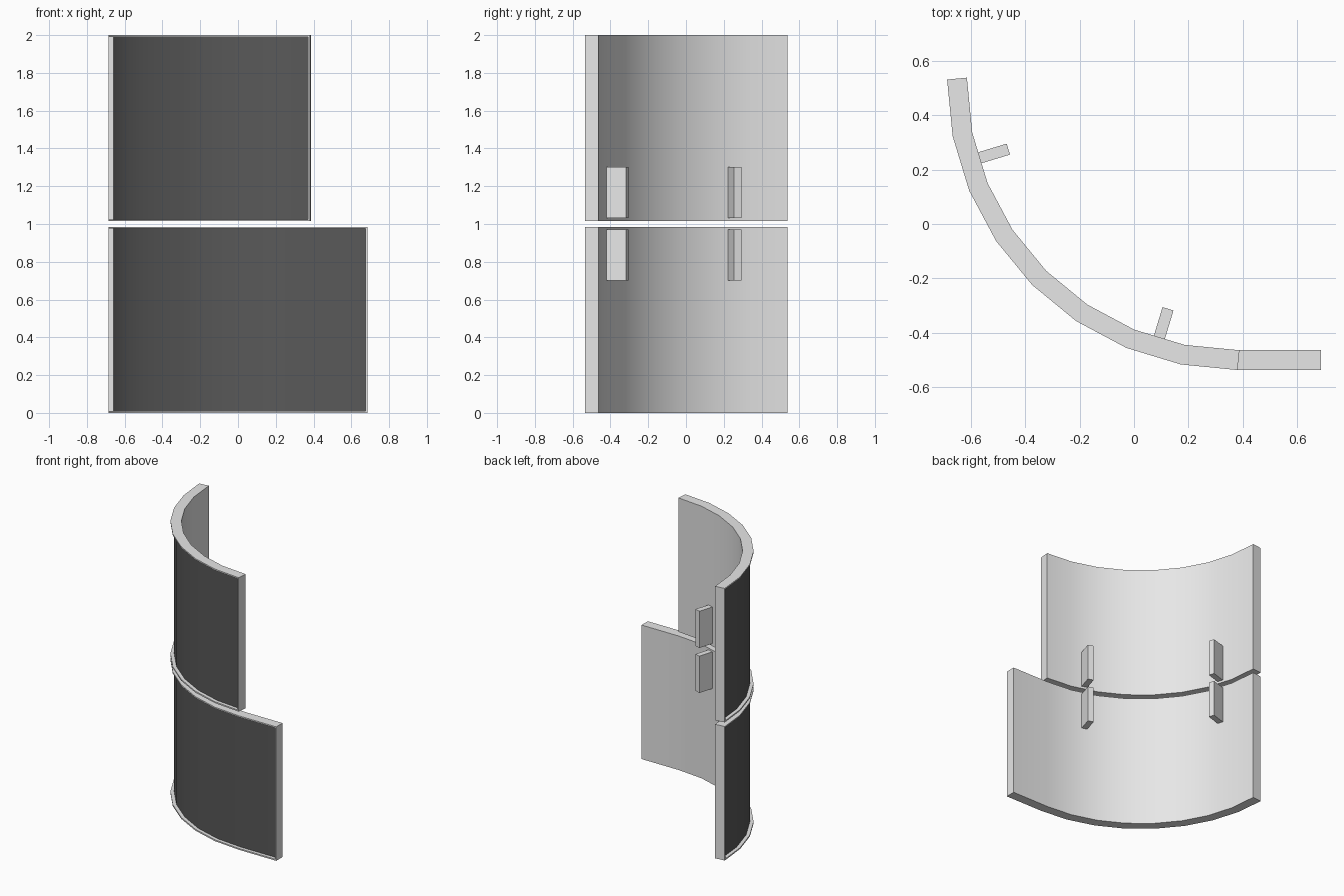
import bpy, bmesh
from math import sin, cos, pi, radians
from mathutils import Vector, Matrix

cube = bpy.data.objects.get("Cube")
if cube:
    bpy.data.objects.remove(cube, do_unlink=True)

CENTRE = Vector((0.38, 0.53, 0))
RADIUS, WALL, RIM, RECESS = 1.066, 0.073, 0.01, 0.025
STEPS, HEIGHT, FLAT_END = 8, 0.985, 0.686


def material(name, value):
    mat = bpy.data.materials.new(name)
    colour = (value, value, value, 1)
    mat.use_nodes = True
    mat.diffuse_color = colour
    mat.node_tree.nodes["Principled BSDF"].inputs["Base Color"].default_value = colour
    return mat


light = material("light_grey", 0.8)
dark = material("dark_grey", 0.1)


def finish(name, bm, mats):
    bmesh.ops.recalc_face_normals(bm, faces=bm.faces)
    mesh = bpy.data.meshes.new(name)
    bm.to_mesh(mesh)
    bm.free()
    for mat in mats:
        mesh.materials.append(mat)
    ob = bpy.data.objects.new(name, mesh)
    bpy.context.collection.objects.link(ob)
    bpy.ops.object.select_all(action='DESELECT')
    ob.select_set(True)
    bpy.context.view_layer.objects.active = ob
    bpy.ops.object.shade_smooth_by_angle(angle=radians(30))


def inward(a, b):
    d = (b - a).normalized()
    return Vector((-d.y, d.x, 0))


# Curved wall with a recessed dark face on its outer side
def wall_panel(name, z, flat_extension):
    outer = [CENTRE - RADIUS * Vector((cos(t), sin(t), 0))
             for t in (i * pi / 2 / STEPS for i in range(STEPS + 1))]
    if flat_extension:
        outer.append(Vector((FLAT_END, outer[-1].y, 0)))
    sides = [inward(a, b) for a, b in zip(outer, outer[1:])]
    normals = [(a + b).normalized() for a, b in zip(sides[:1] + sides, sides + sides[-1:])]
    inner = [p + n * WALL for p, n in zip(outer, normals)]

    bm = bmesh.new()
    rings = []
    for o, i in zip(outer, inner):
        low, high = Vector((0, 0, z)), Vector((0, 0, z + HEIGHT))
        rings.append([bm.verts.new(p) for p in (o + low, o + high, i + high, i + low)])
    front = []
    for a, b in zip(rings, rings[1:]):
        for k in range(4):
            m = (k + 1) % 4
            face = bm.faces.new((a[k], b[k], b[m], a[m]))
            if k == 0:
                front.append(face)
    bm.faces.new(rings[0])
    bm.faces.new(rings[-1][::-1])
    bmesh.ops.recalc_face_normals(bm, faces=bm.faces)

    # Thin rim, then a second loop pushed into the wall
    for _ in range(2):
        bmesh.ops.inset_region(bm, faces=front, thickness=RIM if _ == 0 else 0,
                               depth=0, use_boundary=True, use_even_offset=True)
    for v in {v for f in front for v in f.verts}:
        d = Vector((CENTRE.x - v.co.x, CENTRE.y - v.co.y, 0))
        d.x = max(d.x, 0)
        v.co += d.normalized() * RECESS
    for f in front:
        f.material_index = 1
    finish(name, bm, (light, dark))


# Small rectangular tab standing radially on the inner side
def tab(name, step, z):
    angle = (step + 0.5) * pi / 2 / STEPS
    bm = bmesh.new()
    place = (Matrix.Translation(CENTRE + Vector((0, 0, z)))
             @ Matrix.Rotation(angle, 4, 'Z')
             @ Matrix.Translation((-0.935, 0, 0))
             @ Matrix.Diagonal((0.112, 0.042, 0.27, 1)))
    bmesh.ops.create_cube(bm, size=1, matrix=place)
    finish(name, bm, (light,))


wall_panel("lower_wall_panel", 0, True)
wall_panel("upper_wall_panel", 2 - HEIGHT, False)
for level, z in (("lower", 0.837), ("upper", 1.167)):
    for side, step in (("right", 1), ("left", 6)):
        tab(f"{level}_{side}_tab", step, z)
